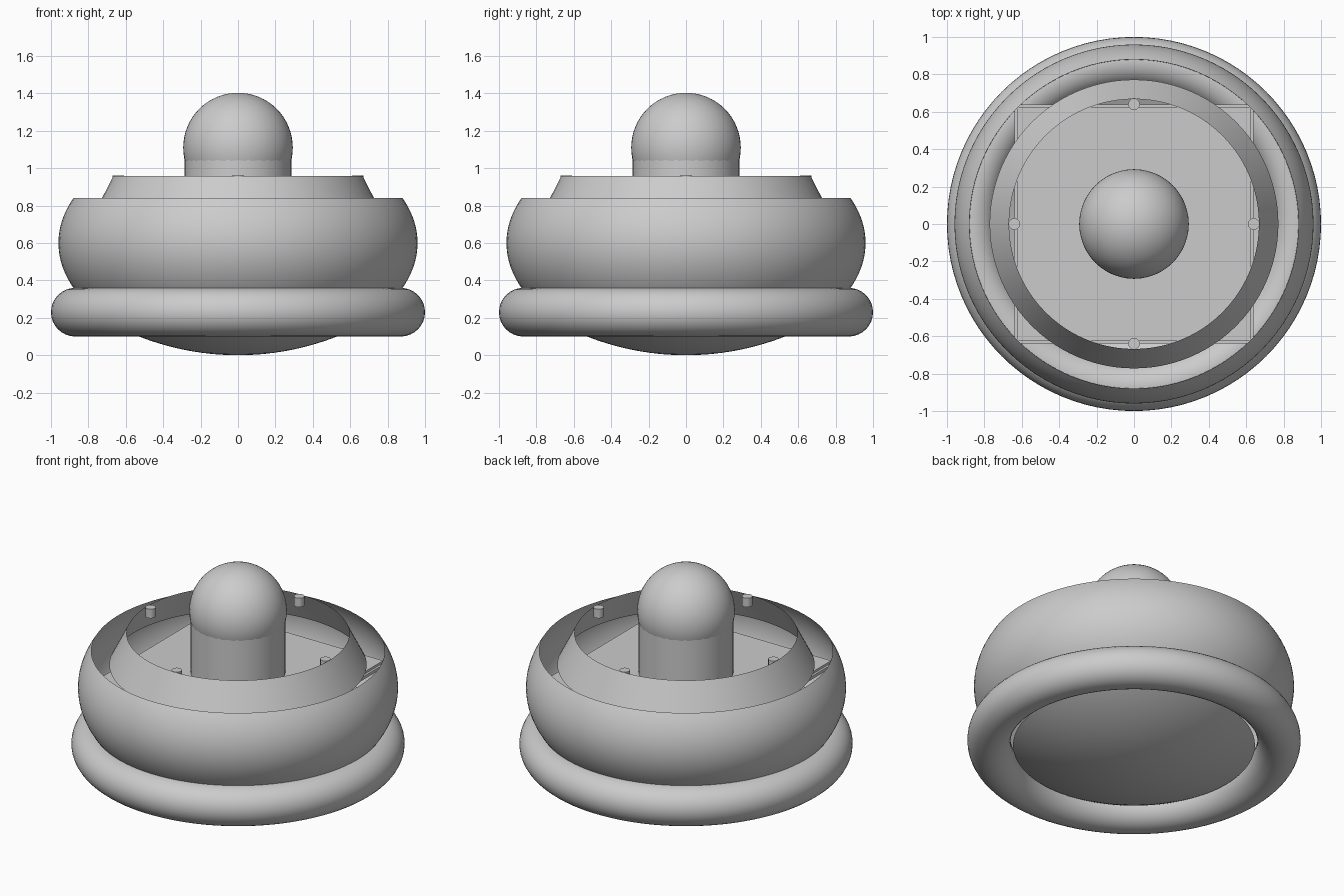
import bpy
import math

old = bpy.data.objects.get("Cube")
if old:
    bpy.data.objects.remove(old, do_unlink=True)

grey = bpy.data.materials.new("plain grey")
grey.use_nodes = True
grey.diffuse_color = (0.6, 0.6, 0.6, 1)
grey.node_tree.nodes["Principled BSDF"].inputs["Base Color"].default_value = (0.6, 0.6, 0.6, 1)


def finish(name, smooth=True):
    ob = bpy.context.object
    ob.name = name
    ob.data.materials.clear()
    ob.data.materials.append(grey)
    if smooth:
        bpy.ops.object.shade_smooth_by_angle(angle=math.radians(35))
    return ob


def lathe(name, profile, steps=96):
    """Spin (radius, height) points round the z axis."""
    verts, faces = [], []
    rows = len(profile)
    for s in range(steps):
        a = 2 * math.pi * s / steps
        verts += [(r * math.cos(a), r * math.sin(a), z) for r, z in profile]
        n = (s + 1) % steps
        for i in range(rows - 1):
            faces.append((s * rows + i, n * rows + i, n * rows + i + 1, s * rows + i + 1))
    mesh = bpy.data.meshes.new(name)
    mesh.from_pydata(verts, [], faces)
    ob = bpy.data.objects.new(name, mesh)
    bpy.context.collection.objects.link(ob)
    bpy.ops.object.select_all(action='DESELECT')
    ob.select_set(True)
    bpy.context.view_layer.objects.active = ob
    return finish(name)


def cylinder(name, radius, bottom, top, x=0, y=0, sides=32):
    bpy.ops.mesh.primitive_cylinder_add(vertices=sides, radius=radius, depth=top - bottom,
                                        location=(x, y, (bottom + top) / 2))
    return finish(name)


def slab(name, half, bottom, top):
    bpy.ops.mesh.primitive_cube_add(size=1, location=(0, 0, (bottom + top) / 2))
    bpy.context.object.scale = (half * 2, half * 2, top - bottom)
    bpy.ops.object.transform_apply(location=False, rotation=False, scale=True)
    return finish(name, smooth=False)


# Round bumper ring
bpy.ops.mesh.primitive_torus_add(major_radius=0.87, minor_radius=0.13, major_segments=96,
                                 minor_segments=32, location=(0, 0, 0.23))
finish("bumper_ring")

# Shallow bowl under the ring
R = 1.45
lathe("bottom_bowl", [(R * math.sin(a), R - R * math.cos(a))
                      for a in [0.001 + 0.523 * i / 16 for i in range(17)]])

# Bulging open body shell
lathe("body_shell", [(0.96 * math.sqrt(1 - (h / 0.6) ** 2), 0.6 + h)
                     for h in [-0.27 + 0.51 * i / 20 for i in range(21)]])

# Sloping collar
lathe("collar", [(0.772, 0.75), (0.668, 0.957)])

# Square deck with a narrow step round its edge
slab("deck_edge", 0.64, 0.67, 0.69)
slab("deck", 0.625, 0.675, 0.705)

# Pegs inside the collar
for i, side in enumerate(("left", "back", "right", "front")):
    a = i * math.pi / 2
    cylinder(side + "_peg", 0.031, 0.9, 0.96, 0.64 * math.cos(a), 0.64 * math.sin(a), 24)

# Domed centre post
cylinder("centre_post", 0.285, 0.7, 1.08)
bpy.ops.mesh.primitive_uv_sphere_add(segments=48, ring_count=32, radius=0.293,
                                     location=(0, 0, 1.11))
finish("post_dome")
